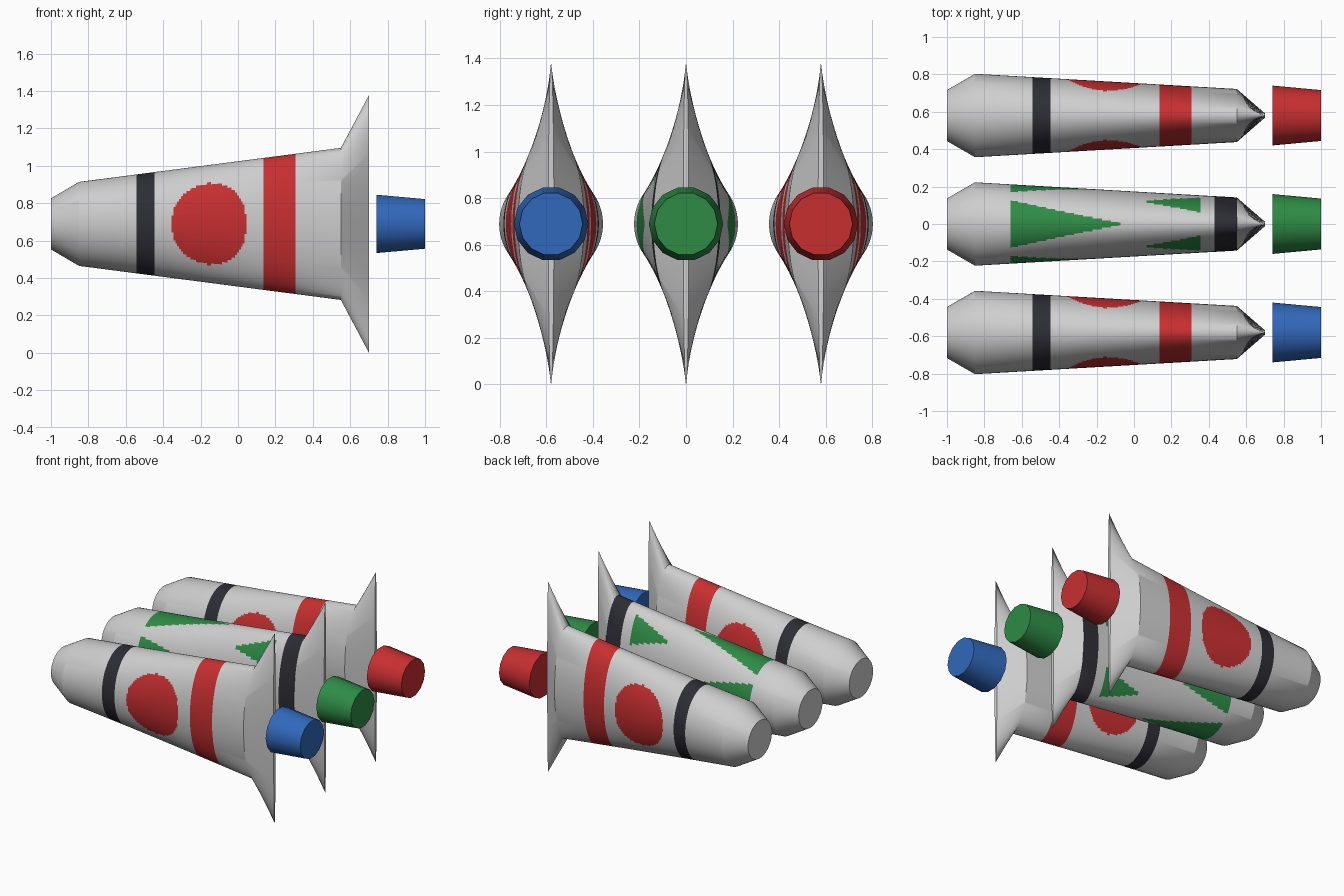
import bpy, bmesh, math

if "Cube" in bpy.data.objects:
    bpy.data.objects.remove(bpy.data.objects["Cube"])

CZ = 0.689        # height of the tube axes
SEG = 120         # sides of a tube
# stations along a tube: x, half width (y), half height (z)
PROFILE = [(-1.0, 0.1365, 0.1365), (-0.85, 0.223, 0.2245),
           (0.55, 0.142, 0.4065), (0.70, 0.012, 0.6885)]


def material(name, rgb):
    m = bpy.data.materials.new(name)
    m.diffuse_color = (*rgb, 1)
    m.use_nodes = True
    m.node_tree.nodes["Principled BSDF"].inputs["Base Color"].default_value = m.diffuse_color
    return m


GREY = material("light grey", (0.62, 0.62, 0.62))
DARK = material("charcoal", (0.026, 0.026, 0.036))
RED = material("red", (0.58, 0.028, 0.03))
GREEN = material("green", (0.027, 0.26, 0.06))
BLUE = material("blue", (0.03, 0.14, 0.50))


def section(x):
    """Half width and half height of the tube at x."""
    for (x0, a0, b0), (x1, a1, b1) in zip(PROFILE, PROFILE[1:]):
        if x <= x1 + 1e-6:
            t = (x - x0) / (x1 - x0)
            return a0 + (a1 - a0) * t, b0 + (b1 - b0) * t


def off_angle(t, start, step):
    """Smallest angle from t to any of start, start+step, ..."""
    return abs((t - start + step / 2) % step - step / 2)


def dotted(x, t):
    """Two bands and a round spot on each side."""
    if -0.543 < x < -0.446:
        return 1
    if 0.136 < x < 0.307:
        return 2
    spot = ((x + 0.155) / 0.2) ** 2 + (off_angle(t, 0, 180) / 43.6) ** 2
    return 2 if spot < 1 else 0


def pointed(x, t):
    """Long triangles, short triangles between them, and a band."""
    if 0.43 < x < 0.55:
        return 1
    if -0.66 < x < -0.05 and off_angle(t, 0, 90) < 37 * (-0.05 - x) / 0.61:
        return 2
    if 0.04 < x < 0.355 and off_angle(t, 45, 90) < 21 * (x - 0.04) / 0.315:
        return 2
    return 0


def finish(name, bm, mats):
    bmesh.ops.recalc_face_normals(bm, faces=bm.faces)
    me = bpy.data.meshes.new(name)
    bm.to_mesh(me)
    bm.free()
    for m in mats:
        me.materials.append(m)
    ob = bpy.data.objects.new(name, me)
    bpy.context.collection.objects.link(ob)
    bpy.ops.object.select_all(action='DESELECT')
    ob.select_set(True)
    bpy.context.view_layer.objects.active = ob
    bpy.ops.object.shade_smooth_by_angle(angle=math.radians(30))
    return ob


def loft(rings, y, sides, rule=None):
    """Skin a row of (x, half width, half height) ellipses and cap the ends."""
    bm = bmesh.new()
    loops = []
    for x, a, b in rings:
        loops.append([bm.verts.new((x, y + a * math.cos(2 * math.pi * i / sides),
                                    CZ + b * math.sin(2 * math.pi * i / sides)))
                      for i in range(sides)])
    for k in range(len(loops) - 1):
        p, q = loops[k], loops[k + 1]
        xm = (rings[k][0] + rings[k + 1][0]) / 2
        for i in range(sides):
            j = (i + 1) % sides
            f = bm.faces.new((p[i], p[j], q[j], q[i]))
            if rule:
                f.material_index = rule(xm, (i + 0.5) * 360 / sides)
    bm.faces.new(loops[0])
    bm.faces.new(loops[-1])
    return bm


def tube(name, y, rule, mats, edges, fine):
    """Tube with rings at the profile, at band edges and through the painted area."""
    n = round((fine[1] - fine[0]) / 0.01)
    xs = {p[0] for p in PROFILE} | set(edges)
    xs |= {round(fine[0] + (fine[1] - fine[0]) * i / n, 4) for i in range(n + 1)}
    finish(name, loft([(x, *section(x)) for x in sorted(xs)], y, SEG, rule), mats)


def cap(name, y, mat):
    finish(name, loft([(0.74, 0.16, 0.16), (1.0, 0.136, 0.136)], y, 14), [mat])


# two tubes with spots, on the outside
for side, y in (("front", -0.58), ("back", 0.58)):
    tube(side + "_tube", y, dotted, [GREY, DARK, RED],
         (-0.543, -0.446, 0.136, 0.307), (-0.355, 0.045))

# middle tube with triangles
tube("middle_tube", 0, pointed, [GREY, DARK, GREEN], (0.43,), (-0.66, 0.355))

# separate caps
cap("front_cap", -0.58, BLUE)
cap("middle_cap", 0, GREEN)
cap("back_cap", 0.58, RED)
